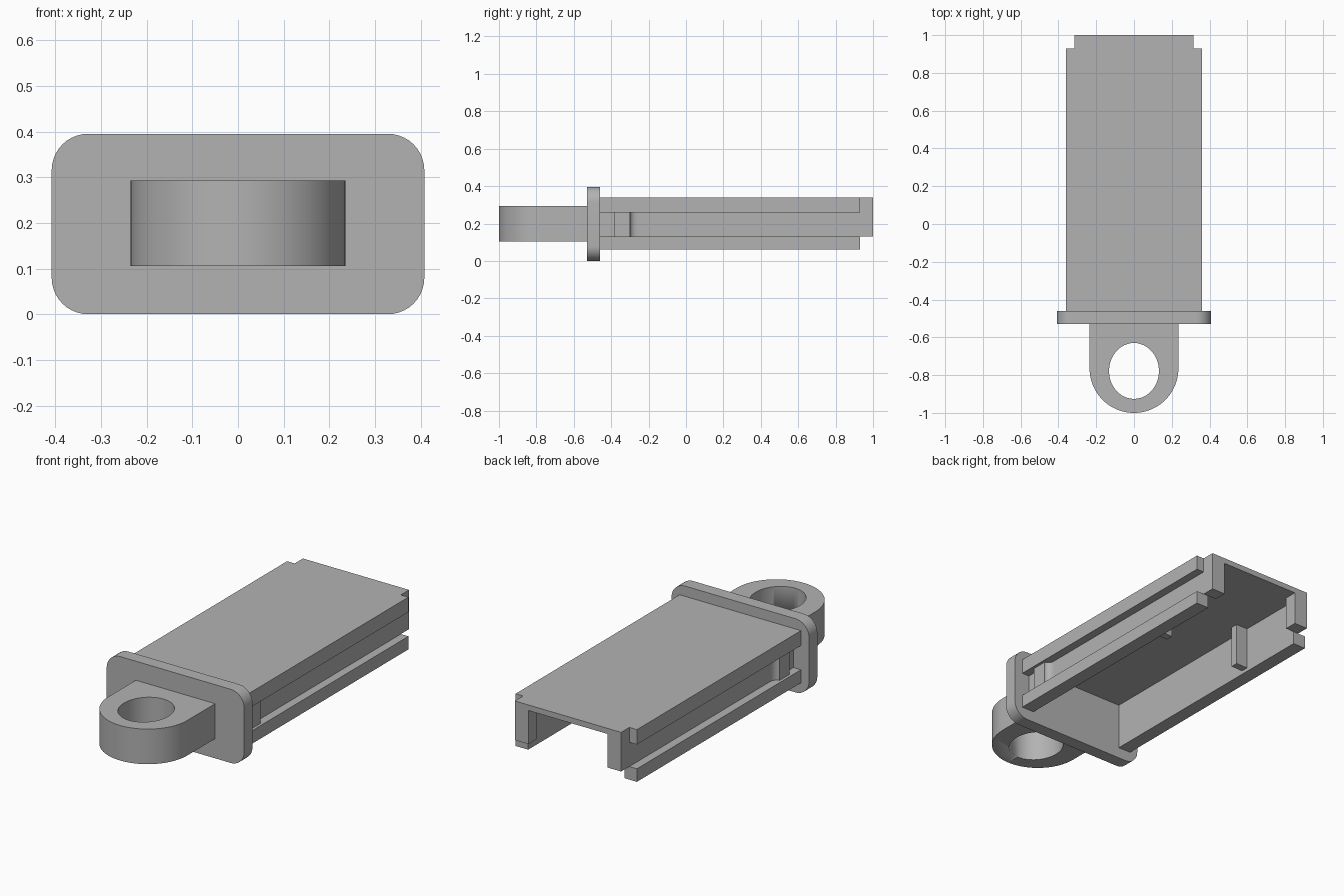
import bpy
import bmesh
from math import sin, cos, pi, radians
from mathutils import Vector

if "Cube" in bpy.data.objects:
    bpy.data.objects.remove(bpy.data.objects["Cube"], do_unlink=True)

grey = bpy.data.materials.new("plain_grey")
grey.use_nodes = True
grey.diffuse_color = (0.45, 0.45, 0.45, 1)
grey.node_tree.nodes["Principled BSDF"].inputs["Base Color"].default_value = (0.45, 0.45, 0.45, 1)


def prism(name, outline, place, low, high, smooth=False):
    """Extrude a 2D outline from low to high; place maps (u, v, depth) to a point."""
    bm = bmesh.new()
    face = bm.faces.new([bm.verts.new(place(u, v, low)) for u, v in outline])
    new = bmesh.ops.extrude_face_region(bm, geom=[face])["geom"]
    shift = Vector(place(0, 0, high)) - Vector(place(0, 0, low))
    bmesh.ops.translate(bm, vec=shift, verts=[g for g in new if isinstance(g, bmesh.types.BMVert)])
    bmesh.ops.recalc_face_normals(bm, faces=bm.faces)
    mesh = bpy.data.meshes.new(name)
    bm.to_mesh(mesh)
    bm.free()
    mesh.materials.append(grey)
    obj = bpy.data.objects.new(name, mesh)
    bpy.context.collection.objects.link(obj)
    if smooth:
        bpy.ops.object.select_all(action='DESELECT')
        obj.select_set(True)
        bpy.context.view_layer.objects.active = obj
        bpy.ops.object.shade_smooth_by_angle(angle=radians(30))
    return obj


def along_y(u, v, d):
    return (u, d, v)


def along_z(u, v, d):
    return (u, v, d)


def arc(cx, cy, rx, ry, start, end, steps):
    angles = [start + (end - start) * i / steps for i in range(steps + 1)]
    return [(cx + rx * cos(a), cy + ry * sin(a)) for a in angles]


def rect(x0, x1, y0, y1):
    return [(x0, y0), (x1, y0), (x1, y1), (x0, y1)]


# Channel body: open below and behind, with a groove along each side
half = [(0.36, 0.34), (0.36, 0.26), (0.315, 0.26), (0.315, 0.13),
        (0.36, 0.13), (0.36, 0.06), (0.285, 0.06), (0.285, 0.31)]
section = half + [(-x, z) for x, z in reversed(half)]
prism("channel_body", section, along_y, -0.47, 0.93)

# Narrow lip continuing the top plate
prism("rear_lip", rect(-0.315, 0.315, 0.31, 0.34), along_y, 0.93, 1.0)

# Flange with rounded corners
r = 0.08
corners = [(0.328, 0.315), (-0.328, 0.315), (-0.328, r), (0.328, r)]
flange = []
for i, (cx, cz) in enumerate(corners):
    flange += arc(cx, cz, r, r, i * pi / 2, (i + 1) * pi / 2, 10)
prism("flange", flange, along_y, -0.53, -0.46, smooth=True)

# Eyelet with an oval hole
eyelet_outline = [(0.235, -0.52), (-0.235, -0.52)] + arc(0, -0.765, 0.235, 0.235, pi, 2 * pi, 40)
eyelet = prism("eyelet", eyelet_outline, along_z, 0.105, 0.293, smooth=True)
hole = prism("eyelet_hole_cutter", arc(0, -0.778, 0.132, 0.148, 0, 2 * pi, 48)[:-1],
             along_z, 0, 0.4, smooth=True)
hole.hide_render = True
hole.hide_viewport = True
cut = eyelet.modifiers.new("hole", 'BOOLEAN')
cut.object = hole
cut.operation = 'DIFFERENCE'
cut.solver = 'EXACT'

# Paired details on both sides
for side, s in (("left", 1), ("right", -1)):
    def mirrored(outline):
        return [(s * u, v) for u, v in outline]

    prism(side + "_rear_post", mirrored(rect(0.235, 0.315, 0.93, 1.0)), along_z, 0.13, 0.32)
    prism(side + "_inner_rib", mirrored(rect(0.215, 0.29, 0.52, 0.56)), along_z, 0.08, 0.32)
    # Detent in the groove: flat block running out in a concave ramp
    ramp = arc(0.345, -0.26, 0.03, 0.04, pi, 1.5 * pi, 8)
    detent = [(0.31, -0.26)] + ramp + [(0.345, -0.385), (0.31, -0.385)]
    prism(side + "_detent", mirrored(detent), along_z, 0.13, 0.26, smooth=True)
